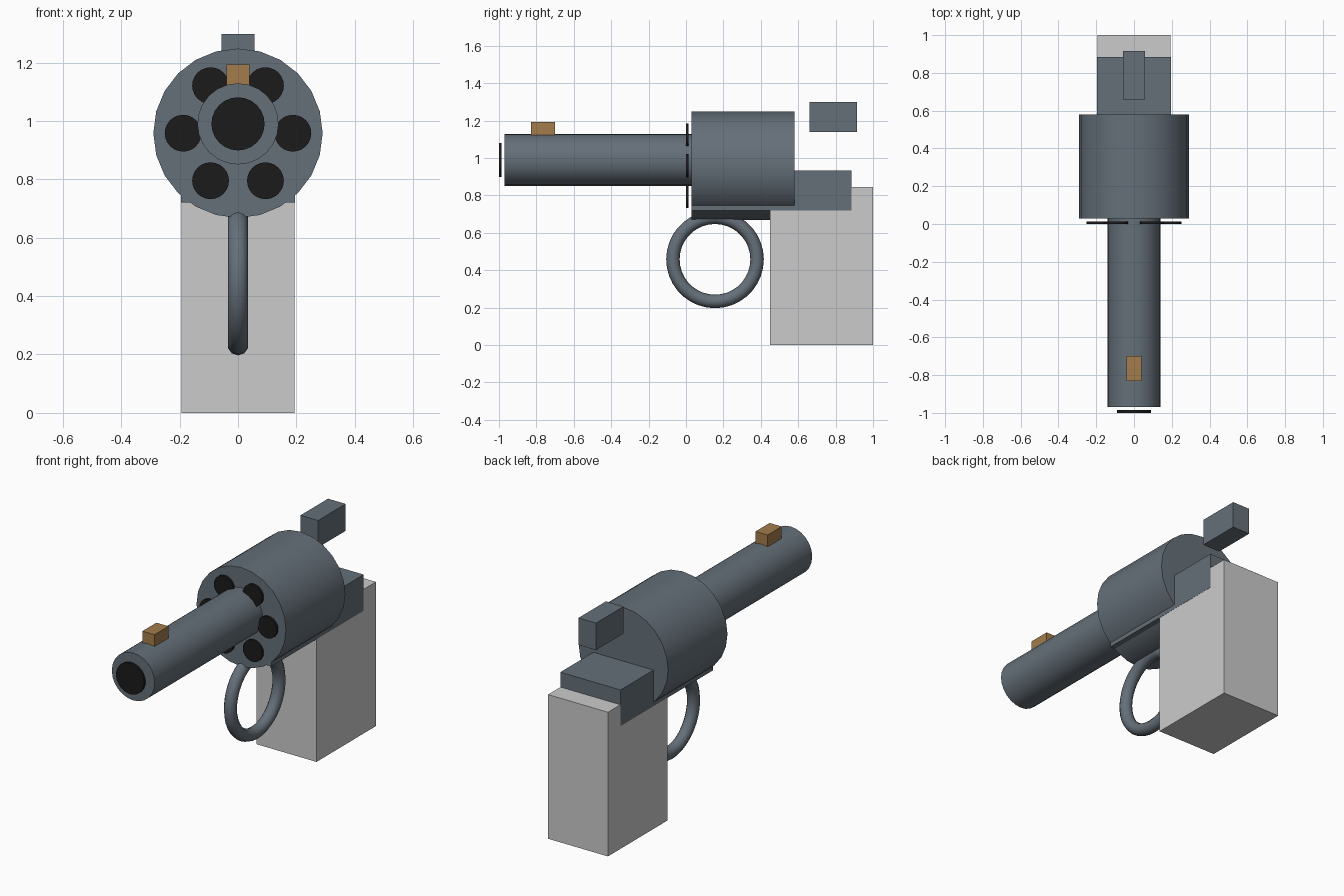
import bpy
from math import radians, cos, sin, pi

if "Cube" in bpy.data.objects:
    bpy.data.objects.remove(bpy.data.objects["Cube"])


def material(name, rgb):
    m = bpy.data.materials.new(name)
    m.diffuse_color = (*rgb, 1)
    m.use_nodes = True
    m.node_tree.nodes["Principled BSDF"].inputs["Base Color"].default_value = m.diffuse_color
    return m


steel = material("steel", (0.13, 0.16, 0.19))
dark = material("dark_bore", (0.012, 0.011, 0.011))
brass = material("brass", (0.36, 0.20, 0.07))


def finish(name, mat):
    ob = bpy.context.object
    ob.name = name
    if mat:
        ob.data.materials.append(mat)
    return ob


def box(name, x, y, z, mat=None):
    """Box from (min, max) ranges."""
    r = (x, y, z)
    bpy.ops.mesh.primitive_cube_add(size=1, location=[(a + b) / 2 for a, b in r])
    bpy.context.object.scale = [b - a for a, b in r]
    bpy.ops.object.transform_apply(location=False, rotation=False, scale=True)
    return finish(name, mat)


def rod(name, radius, y0, y1, x, z, mat, sides=24):
    """Cylinder lying along y."""
    bpy.ops.mesh.primitive_cylinder_add(
        vertices=sides, radius=radius, depth=y1 - y0,
        location=(x, (y0 + y1) / 2, z), rotation=(radians(90), 0, 0))
    bpy.ops.object.shade_smooth_by_angle(angle=radians(40))
    return finish(name, mat)


# Barrel with dark muzzle disc and front sight
rod("barrel", 0.139, -0.97, 0.05, 0, 0.99, steel)
rod("muzzle", 0.091, -1.0, -0.986, 0, 0.99, dark)
box("front_sight", (-0.039, 0.039), (-0.83, -0.70), (1.115, 1.193), brass)

# Cylinder with six chamber discs
CYL_Z = 0.958
rod("cylinder", 0.29, 0.03, 0.58, 0, CYL_Z, steel)
for i in range(6):
    a = i * pi / 3
    rod(f"chamber_{i + 1}", 0.063, 0.0, 0.014,
        0.188 * cos(a), CYL_Z + 0.188 * sin(a), dark)

# Frame, hammer and grip
box("frame", (-0.195, 0.195), (0.03, 0.885), (0.72, 0.932), steel)
box("hammer", (-0.057, 0.057), (0.66, 0.915), (1.14, 1.298), steel)
box("grip", (-0.194, 0.194), (0.45, 1.0), (0.0, 0.845))

# Trigger guard ring
bpy.ops.mesh.primitive_torus_add(
    major_segments=36, minor_segments=10, major_radius=0.225,
    minor_radius=0.036, location=(0, 0.155, 0.458), rotation=(0, radians(90), 0))
bpy.ops.object.shade_smooth()
finish("trigger_guard", steel)
